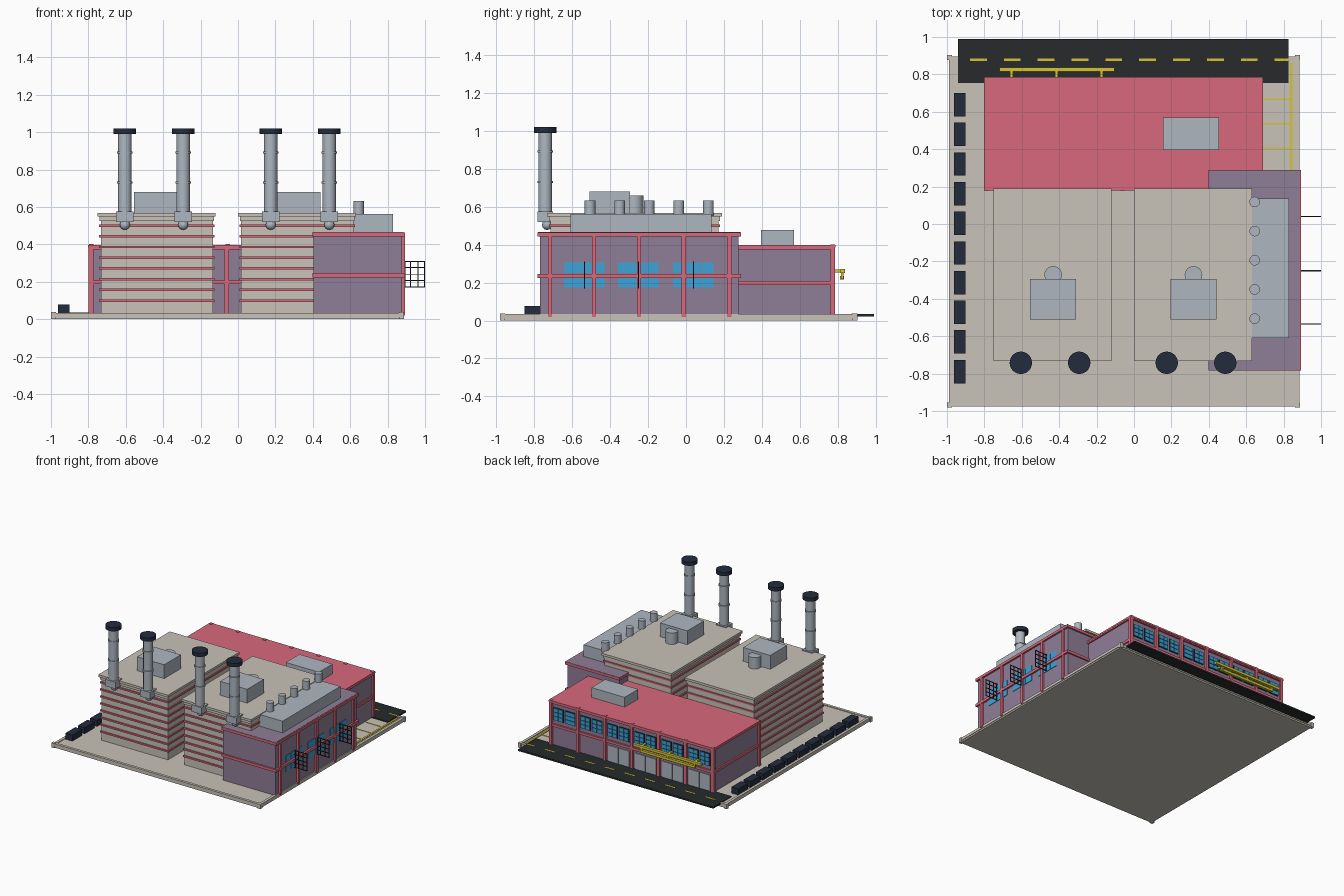
import bpy, bmesh, math
from mathutils import Matrix, Vector

if "Cube" in bpy.data.objects:
    bpy.data.objects.remove(bpy.data.objects["Cube"])


def mat(name, r, g, b):
    m = bpy.data.materials.new(name)
    m.diffuse_color = (r, g, b, 1)
    m.use_nodes = True
    m.node_tree.nodes["Principled BSDF"].inputs["Base Color"].default_value = m.diffuse_color
    return m


BEIGE = mat("beige", .58, .54, .48)
PINK = mat("pink", .69, .14, .20)
PURPLE = mat("purple", .28, .21, .31)
STEEL = mat("steel", .42, .47, .53)
DARK = mat("dark", .017, .025, .045)
ROAD = mat("asphalt", .02, .023, .025)
BLUE = mat("glass", .045, .37, .68)
YELLOW = mat("yellow", .68, .56, .03)


def finish(name, bm, material, smooth=False):
    me = bpy.data.meshes.new(name)
    bm.to_mesh(me)
    bm.free()
    ob = bpy.data.objects.new(name, me)
    bpy.context.collection.objects.link(ob)
    me.materials.append(material)
    if smooth:
        bpy.ops.object.select_all(action='DESELECT')
        ob.select_set(True)
        bpy.context.view_layer.objects.active = ob
        bpy.ops.object.shade_smooth_by_angle(angle=math.radians(40))
    return ob


def boxes(name, items, material):
    """One object from (x0, x1, y0, y1, z0, z1) boxes."""
    bm = bmesh.new()
    for x0, x1, y0, y1, z0, z1 in items:
        m = Matrix.Translation(((x0 + x1) / 2, (y0 + y1) / 2, (z0 + z1) / 2))
        bmesh.ops.create_cube(bm, size=1, matrix=m @ Matrix.Diagonal((x1 - x0, y1 - y0, z1 - z0, 1)))
    return finish(name, bm, material)


def cylinders(name, items, material, seg=24):
    """One object from (x, y, z0, z1, radius) upright cylinders."""
    bm = bmesh.new()
    for x, y, z0, z1, r in items:
        bmesh.ops.create_cone(bm, cap_ends=True, segments=seg, radius1=r, radius2=r, depth=z1 - z0,
                              matrix=Matrix.Translation((x, y, (z0 + z1) / 2)))
    return finish(name, bm, material, True)


def ring(x0, x1, y0, y1, z0, z1, t):
    """Four boxes forming a band around a rectangle."""
    return [(x0, x1, y0, y0 + t, z0, z1), (x0, x1, y1 - t, y1, z0, z1),
            (x0, x0 + t, y0 + t, y1 - t, z0, z1), (x1 - t, x1, y0 + t, y1 - t, z0, z1)]


# Ground slab, curb and corner posts
boxes("ground_slab", [(-.985, .88, -.97, .89, 0, .028)], BEIGE)
boxes("curb", ring(-.99, .885, -.975, .895, .012, .034, .022), BEIGE)
cx, cy = (-.987, .875), (-.967, .89)
boxes("corner_posts", [(x - .013, x + .013, y - .013, y + .013, 0, .038) for x in cx for y in cy], BEIGE)

# Road with dashes, parking bay lines
boxes("road", [(-.94, .825, .755, .99, .022, .035)], ROAD)
boxes("road_dashes", [(-.877 + .181 * i, min(-.787 + .181 * i, .825), .872, .884, .034, .037)
                      for i in range(10)], YELLOW)
boxes("parking_lines", [(.69, .835, y - .004, y + .004, .027, .031) for y in (.405, .535, .668)]
      + [(.833, .848, .28, .86, .027, .033)], YELLOW)

# Row of containers along the left edge
boxes("containers", [(-.963, -.9, .575 - .1585 * i, .70 - .1585 * i, .028, .078) for i in range(10)], DARK)

# Two banded towers with rooftop plant
for side, x0 in (("left", -.75), ("right", 0)):
    x1 = x0 + .63
    boxes(side + "_tower", [(x0 + .017, x1 - .013, -.713, .172, .02, .55)], BEIGE)
    boxes(side + "_tower_roof", [(x0, x1, -.732, .19, .548, .567),
                                 (x0 + .01, x1 - .008, -.722, .18, .525, .548)], BEIGE)
    boxes(side + "_tower_bands", [b for i in range(8) for b in
          ring(x0 + .008, x1 - .005, -.722, .18, .093 + .0573 * i, .106 + .0573 * i, .03)], PINK)
    boxes(side + "_roof_unit", [(x0 + .195, x0 + .44, -.51, -.295, .56, .68)], STEEL)
    cylinders(side + "_roof_unit_fan", [(x0 + .318, -.272, .56, .66, .047)], STEEL)

# Chimney stacks
for i, x in enumerate((-.605, -.293, .175, .488)):
    n = "stack_%d_" % (i + 1)
    y = -.742
    cylinders(n + "shaft", [(x, y, .55, 1.0, .036), (x, y, .725, .737, .042),
                            (x, y, .885, .897, .042)], STEEL)
    cylinders(n + "cap", [(x, y, .99, 1.02, .06)], DARK)
    boxes(n + "base", [(x - .046, x + .046, y - .042, y + .042, .52, .575)], STEEL)
    bm = bmesh.new()
    bmesh.ops.create_uvsphere(bm, u_segments=20, v_segments=12, radius=.027,
                              matrix=Matrix.Translation((x, y + .01, .505)))
    finish(n + "elbow", bm, STEEL, True)

# Right hall: walls and frame
boxes("right_hall", [(.405, .878, -.77, .277, .02, .458)], PURPLE)
boxes("right_hall_roof", [(.398, .885, -.78, .287, .456, .466)], PURPLE)
boxes("right_hall_beams", ring(.397, .893, -.782, .289, .443, .464, .022)
      + ring(.397, .893, -.782, .289, .224, .246, .022), PINK)
boxes("right_hall_columns", [(.87, .892, y - .011, y + .011, .02, .46)
                             for y in (-.717, -.485, -.248, -.012, .228)], PINK)

# Right hall windows and open casements
panes, bars = [], []
for yc in (-.535, -.25, .04):
    for k in range(3):
        a = yc - .108 + k * .072
        panes += [(.87, .882, a, a + .07, z, z + .055) for z in (.173, .25)]
    bars += [(.885, 1.0, yc - .003, yc + .003, z, z + .005) for z in (.17, .205, .238, .275, .307)]
    bars += [(x, x + .005, yc - .003, yc + .003, .17, .312) for x in (.89, .92, .96, .995)]
boxes("right_hall_windows", panes, BLUE)
boxes("open_casements", bars, DARK)

# Right hall rooftop duct and vents
boxes("roof_duct", [(.6, .83, -.61, .135, .46, .562)], STEEL)
cylinders("roof_vents", [(.645, .118 - .156 * i, .55, .632, .028) for i in range(5)], STEEL)

# Rear hall: walls, roof and frame
boxes("rear_hall", [(-.785, .678, .19, .77, .02, .385)], PURPLE)
boxes("rear_hall_roof", [(-.802, .69, .18, .787, .384, .398)], PINK)
boxes("rear_hall_beams", ring(-.797, .688, .178, .783, .374, .39, .022)
      + ring(-.797, .688, .178, .783, .187, .208, .022), PINK)
cols = [-.785 + .2435 * i for i in range(7)]
boxes("rear_hall_columns", [(x - .012, x + .012, .762, .786, .02, .401) for x in cols]
      + [(x - .013, x + .013, .177, .2, .02, .392) for x in (-.785, -.06)]
      + [(-.8, -.78, .177, .2, .02, .392), (-.8, -.78, .762, .784, .02, .392),
         (.67, .691, .762, .784, .02, .392)], PINK)
boxes("rear_roof_unit", [(.155, .455, .395, .57, .39, .478)], STEEL)

# Rear windows, two per bay, and doors below
frames, panes, doors = [], [], []
for i, c in enumerate(cols[:-1]):
    for a in (c + .025, c + .13):
        frames.append((a, a + .092, .76, .775, .238, .342))
        panes += [(a + .006 + .0415 * u, a + .0435 + .0415 * u, .765, .779, .243 + .033 * v, .271 + .033 * v)
                  for u in range(2) for v in range(3)]
    if i < 4:
        doors += [(a, a + .092, .76, .776, .03, .165) for a in (c + .025, c + .125)]
boxes("rear_window_frames", frames, DARK)
boxes("rear_window_panes", panes, BLUE)
boxes("rear_doors", doors, STEEL)

# Yellow pipe rack on the rear wall
boxes("pipe_rack", [(-.72, -.105, .815, .837, .252, .272), (-.655, -.175, .812, .832, .216, .236)]
      + [(x - .008, x + .008, .77, .825, .254, .27) for x in (-.655, -.415, -.175)]
      + [(x - .008, x + .008, .816, .83, .22, .265) for x in (-.655, -.415, -.175)], YELLOW)
